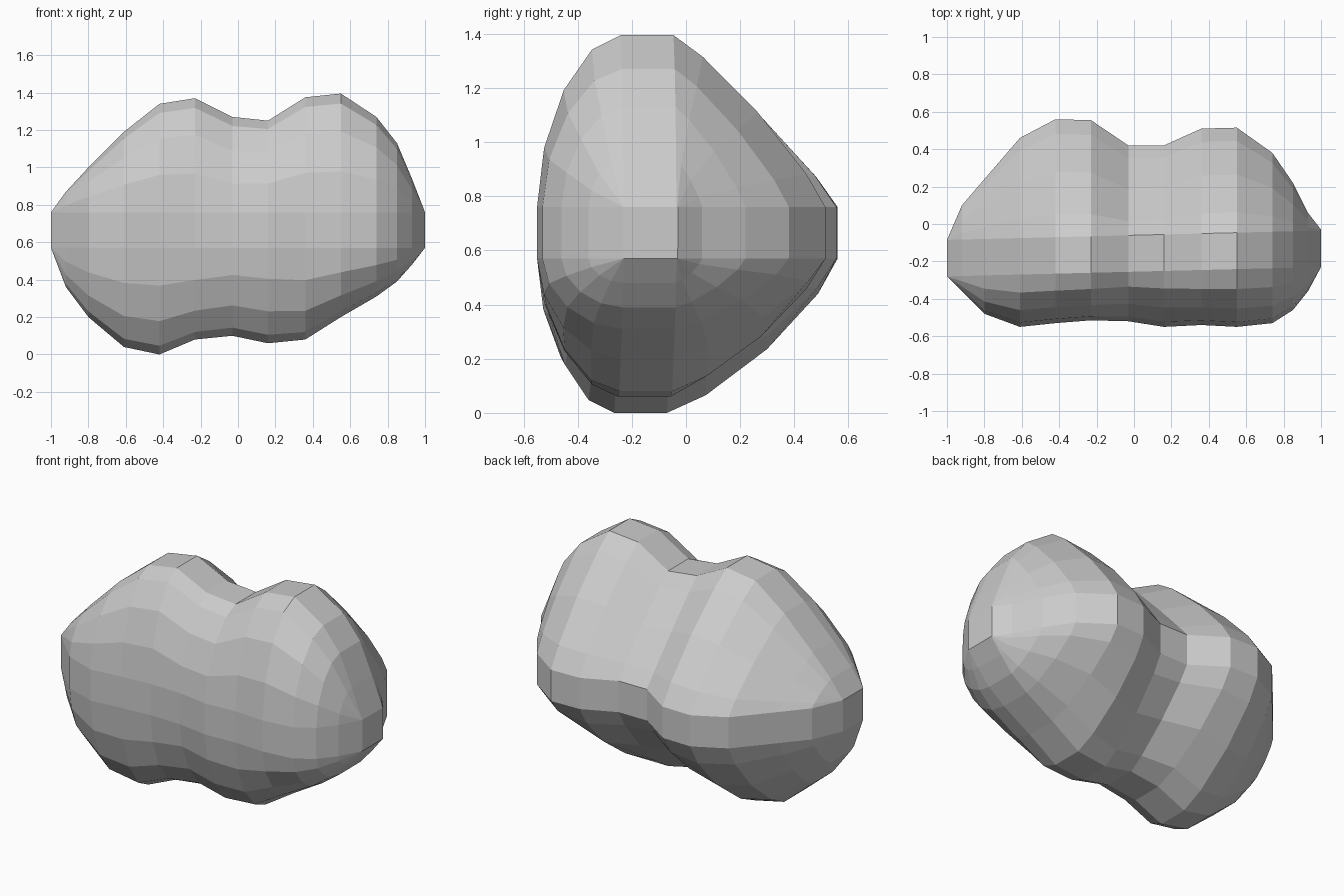
import bpy, bmesh, math

if "Cube" in bpy.data.objects:
    bpy.data.objects.remove(bpy.data.objects["Cube"])

# Cross-sections along x: (x, front y, back y, bottom z, top z)
SECTIONS = [
    (-1.00, -0.28, -0.09, 0.57, 0.76),
    (-0.92, -0.36, 0.10, 0.36, 0.87),
    (-0.80, -0.48, 0.24, 0.20, 1.00),
    (-0.61, -0.55, 0.46, 0.04, 1.19),
    (-0.42, -0.53, 0.56, 0.00, 1.34),
    (-0.23, -0.515, 0.555, 0.08, 1.37),
    (-0.03, -0.52, 0.42, 0.10, 1.27),
    (0.16, -0.55, 0.42, 0.06, 1.25),
    (0.36, -0.54, 0.51, 0.08, 1.375),
    (0.55, -0.55, 0.515, 0.20, 1.395),
    (0.74, -0.53, 0.38, 0.31, 1.27),
    (0.85, -0.46, 0.22, 0.39, 1.13),
    (0.93, -0.36, 0.06, 0.48, 0.94),
    (1.00, -0.23, -0.03, 0.57, 0.76),
]
STEPS = 4
Z_LOW, Z_HIGH = 0.57, 0.76


def ring(x, front, back, bottom, top):
    """Four rounded corners joined by short flats; slimmer at the waist."""
    y_front = -0.255 + 0.025 * x
    y_back = y_front + 0.195
    waist = math.exp(-((x - 0.04) / 0.16) ** 2)
    # corner centre, radii and roundness, counter-clockwise in y-z
    corners = [
        (y_back, Z_HIGH, back - y_back, top - Z_HIGH, 1.17),
        (y_front, Z_HIGH, y_front - front, top - Z_HIGH, 1.8),
        (y_front, Z_LOW, y_front - front, Z_LOW - bottom, 1.85),
        (y_back, Z_LOW, back - y_back, Z_LOW - bottom, 1.3),
    ]
    points = []
    for q, (cy, cz, a, b, n) in enumerate(corners):
        n *= 1 - 0.14 * waist
        for i in range(STEPS + 1):
            t = (q + i / STEPS) * math.pi / 2
            c, s = math.cos(t), math.sin(t)
            y = cy + math.copysign(max(a, 0) * abs(c) ** (2 / n), c)
            z = cz + math.copysign(max(b, 0) * abs(s) ** (2 / n), s)
            points.append((x, y, z))
    return points


# Two-lobed rock body
bm = bmesh.new()
rings = [[bm.verts.new(p) for p in ring(*s)] for s in SECTIONS]
count = len(rings[0])
for r0, r1 in zip(rings, rings[1:]):
    for i in range(count):
        j = (i + 1) % count
        bm.faces.new((r0[i], r0[j], r1[j], r1[i]))
bm.faces.new(rings[0])
bm.faces.new(rings[-1])
bmesh.ops.remove_doubles(bm, verts=bm.verts, dist=0.002)
bmesh.ops.recalc_face_normals(bm, faces=bm.faces)
mesh = bpy.data.meshes.new("rock")
bm.to_mesh(mesh)
bm.free()

# Stone colour
stone = bpy.data.materials.new("light_grey_stone")
stone.diffuse_color = (0.6, 0.6, 0.6, 1)
stone.use_nodes = True
stone.node_tree.nodes["Principled BSDF"].inputs["Base Color"].default_value = stone.diffuse_color
mesh.materials.append(stone)
rock = bpy.data.objects.new("rock", mesh)
bpy.context.collection.objects.link(rock)
